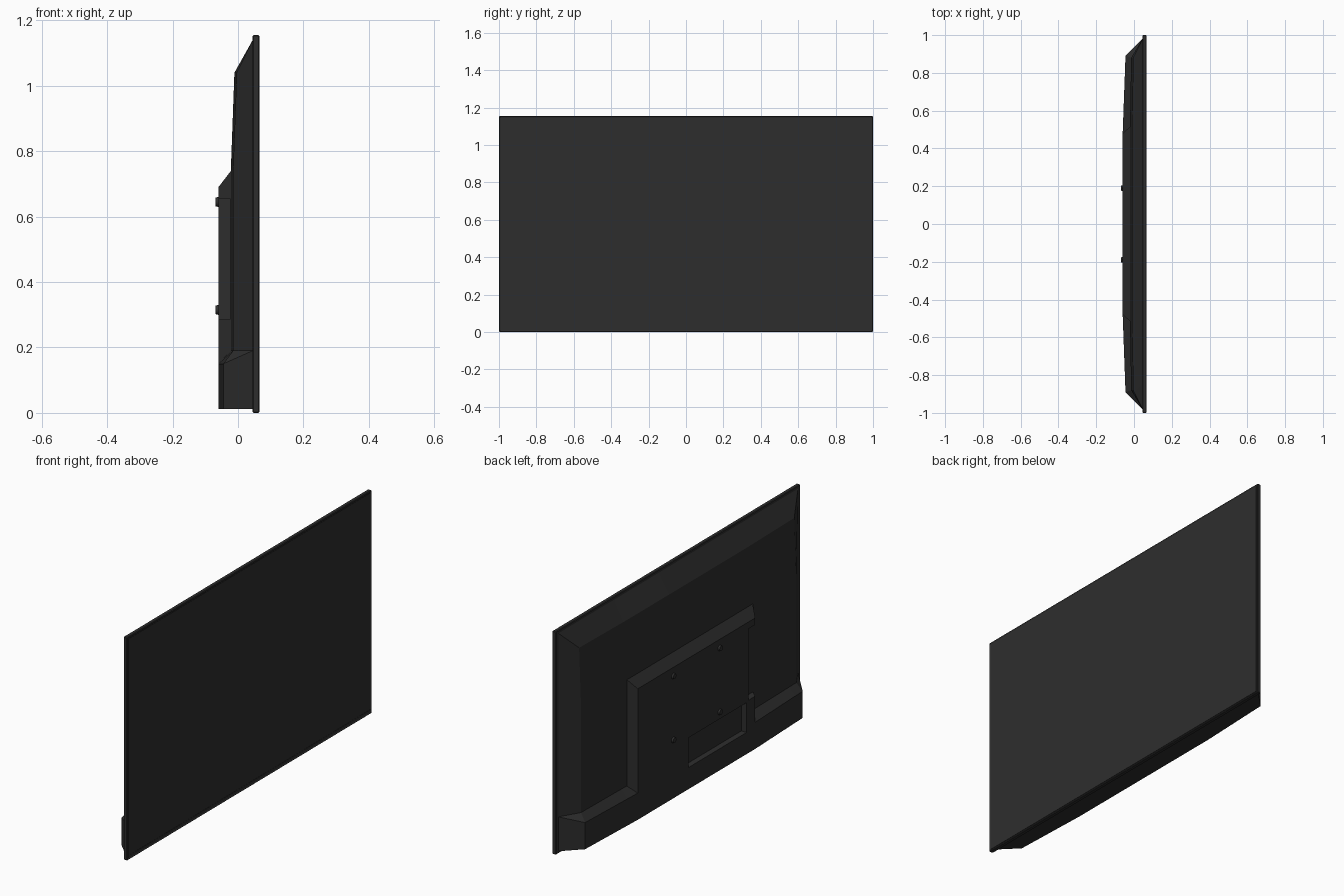
import bpy, bmesh, math
from mathutils import Matrix, Vector

if "Cube" in bpy.data.objects:
    bpy.data.objects.remove(bpy.data.objects["Cube"])


def material(name, v):
    m = bpy.data.materials.new(name)
    m.diffuse_color = (v, v, v, 1)
    m.use_nodes = True
    m.node_tree.nodes["Principled BSDF"].inputs["Base Color"].default_value = m.diffuse_color
    return m


DARK = material("dark_plastic", 0.027)
GLASS = material("screen_glass", 0.027)


def finish(bm, name, mat=DARK):
    bmesh.ops.recalc_face_normals(bm, faces=bm.faces[:])
    me = bpy.data.meshes.new(name)
    bm.to_mesh(me)
    bm.free()
    me.materials.append(mat)
    ob = bpy.data.objects.new(name, me)
    bpy.context.collection.objects.link(ob)
    return ob


def box_bm(lo, hi):
    bm = bmesh.new()
    lo, hi = Vector(lo), Vector(hi)
    size = hi - lo
    bmesh.ops.create_cube(bm, size=1, matrix=Matrix.Translation((lo + hi) / 2)
                          @ Matrix.Diagonal((*size, 1)))
    return bm


def cylinder(name, pos, r1, r2, depth, rot, segs=16):
    bm = bmesh.new()
    bmesh.ops.create_cone(bm, cap_ends=True, segments=segs, radius1=r1, radius2=r2,
                          depth=depth, matrix=Matrix.Translation(pos) @ rot)
    ob = finish(bm, name)
    smooth(ob, 30)
    return ob


def activate(ob):
    bpy.ops.object.select_all(action='DESELECT')
    ob.select_set(True)
    bpy.context.view_layer.objects.active = ob


def smooth(ob, deg):
    activate(ob)
    bpy.ops.object.shade_smooth_by_angle(angle=math.radians(deg))


def cut(ob, cutter):
    mod = ob.modifiers.new("cut", 'BOOLEAN')
    mod.operation, mod.object, mod.solver = 'DIFFERENCE', cutter, 'EXACT'
    activate(ob)
    bpy.ops.object.modifier_apply(modifier=mod.name)


# Thin front frame with a recessed screen opening
bm = box_bm((0.045, -1, 0), (0.066, 1, 1.155))
bmesh.ops.bevel(bm, geom=bm.edges[:], offset=0.003, segments=1, affect='EDGES')
front = max(bm.faces, key=lambda f: f.calc_center_median().x)
bmesh.ops.inset_region(bm, faces=[front], thickness=0.008)
bmesh.ops.translate(bm, verts=front.verts[:], vec=(-0.003, 0, 0))
finish(bm, "screen_frame")

# Glass panel and lower trim strip
finish(box_bm((0.055, -0.988, 0.012), (0.0645, 0.988, 1.143)), "screen_glass", GLASS)
finish(box_bm((0.055, -0.989, 0.01), (0.0655, 0.989, 0.022)), "lower_trim")

# Rear shell: half rows of (x, y, z), mirrored across y and lofted upwards
E = 0.045
rows = [
    [(E, .98, .012), (-.045, .89, .012), (-.060, .48, .012)],
    [(E, .98, .190), (-.045, .89, .150), (-.060, .48, .150)],
    [(E, .98, .190), (-.015, .88, .190), (-.022, .48, .190)],
    [(E, .98, .740), (-.015, .88, .740), (-.022, .48, .740)],
    [(E, .98, 1.14), (-.004, .88, 1.04), (-.011, .48, 1.04)],
    [(E, .98, 1.14), (E, .88, 1.14), (E, .48, 1.14)],
]
bm = bmesh.new()
loft = [[bm.verts.new(p) for p in row + [(x, -y, z) for x, y, z in reversed(row)]]
        for row in rows]
for a, b in zip(loft, loft[1:]):
    for i in range(5):
        bm.faces.new((a[i], a[i + 1], b[i + 1], b[i]))
bm.faces.new(loft[0])
bmesh.ops.remove_doubles(bm, verts=bm.verts[:], dist=1e-5)
bmesh.ops.holes_fill(bm, edges=[e for e in bm.edges if e.is_boundary], sides=0)
shell = finish(bm, "rear_shell")

# Raised electronics housing with sloped top and sides
bm = box_bm((-0.060, -0.48, 0.15), (-0.010, 0.48, 0.69))
for v in bm.verts:
    if v.co.x > -0.03:
        v.co.y *= 0.525 / 0.48
        if v.co.z > 0.5:
            v.co.z = 0.755
housing = finish(bm, "electronics_housing")

# Side connector notch and lower socket recess
notch = finish(box_bm((-0.1, -0.7, 0.285), (-0.024, -0.425, 0.655)), "notch_cutter")
recess = finish(box_bm((-0.1, -0.41, 0.124), (-0.03, 0.066, 0.278)), "recess_cutter")
cut(housing, notch)
cut(housing, recess)
cut(shell, recess)
for c in (notch, recess):
    bpy.data.objects.remove(c, do_unlink=True)
smooth(shell, 12)

# Wall mount screws and side socket
to_back = Matrix.Rotation(math.radians(-90), 4, 'Y')
for y in (-0.19, 0.19):
    for z in (0.315, 0.645):
        cylinder("mount_screw", (-0.063, y, z), 0.016, 0.013, 0.012, to_back)
cylinder("side_socket", (-0.043, -0.425, 0.45), 0.007, 0.007, 0.006,
         Matrix.Rotation(math.radians(90), 4, 'X'))
